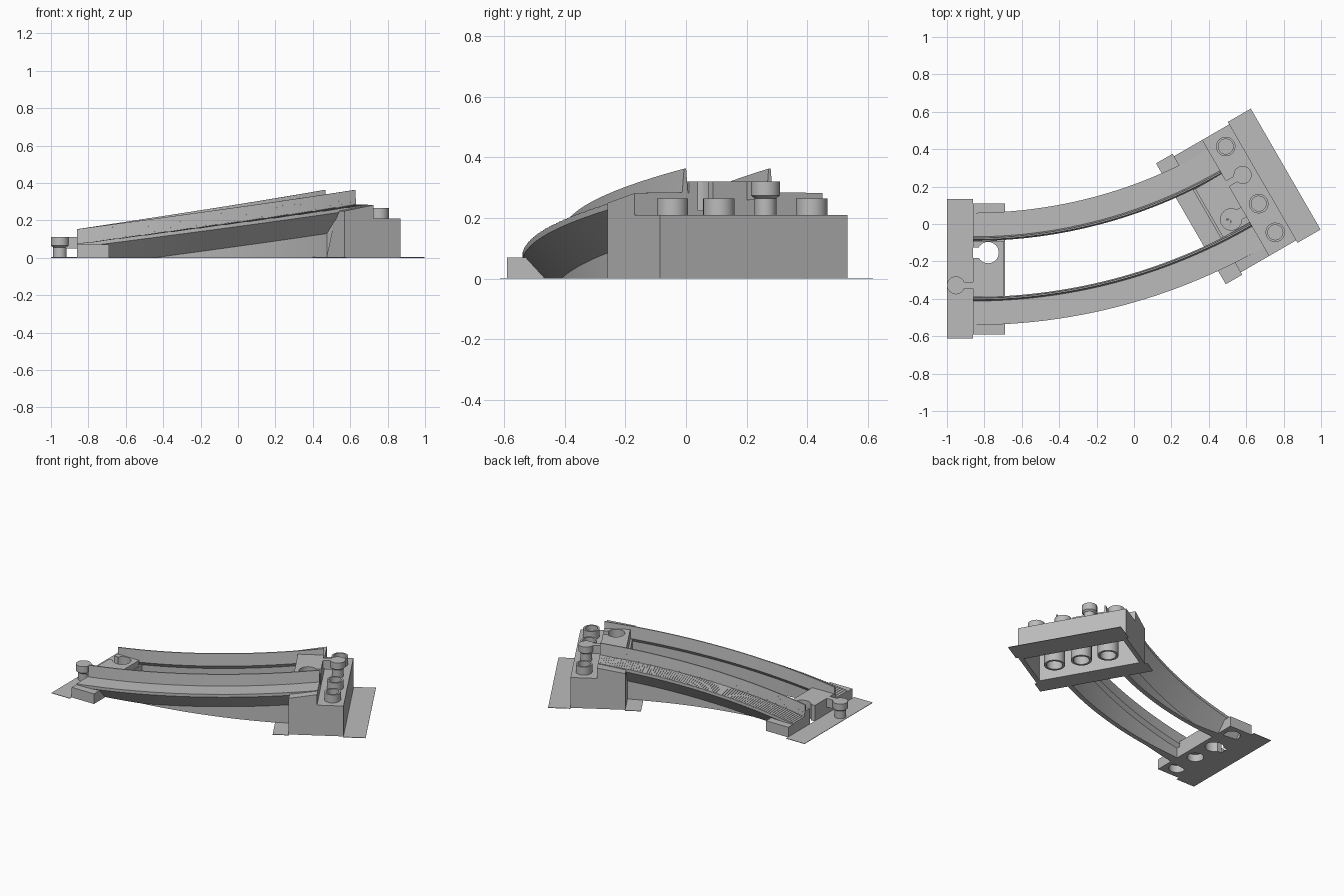
import bpy, bmesh, math
from mathutils import Matrix, Vector

if "Cube" in bpy.data.objects:
    bpy.data.objects.remove(bpy.data.objects["Cube"], do_unlink=True)

grey = bpy.data.materials.new("plain grey")
grey.use_nodes = True
grey.diffuse_color = (0.5, 0.5, 0.5, 1)
grey.node_tree.nodes["Principled BSDF"].inputs["Base Color"].default_value = (0.5, 0.5, 0.5, 1)

# Track centre line: an arc, with a local frame (u outward, v across) at each end
RADIUS, TURN = 2.81, math.radians(30)
START = Matrix.Translation((-0.86, -0.24, 0)) @ Matrix.Rotation(math.pi, 4, "Z")
END = Matrix.Translation((0.545, 0.14, 0)) @ Matrix.Rotation(TURN, 4, "Z")
PIVOT = Vector((-0.86, -0.24 + RADIUS, 0))


def finish(name, bm, frame=Matrix()):
    bmesh.ops.remove_doubles(bm, verts=bm.verts, dist=1e-5)
    bmesh.ops.recalc_face_normals(bm, faces=bm.faces)
    bm.transform(frame)
    mesh = bpy.data.meshes.new(name)
    bm.to_mesh(mesh)
    bm.free()
    mesh.materials.append(grey)
    ob = bpy.data.objects.new(name, mesh)
    bpy.context.collection.objects.link(ob)
    return ob


def select(ob):
    bpy.ops.object.select_all(action="DESELECT")
    ob.select_set(True)
    bpy.context.view_layer.objects.active = ob


def prism(name, profile, half, frame):
    """Extrude a (u, z) profile across v."""
    bm = bmesh.new()
    face = bm.faces.new([bm.verts.new((u, -half, z)) for u, z in profile])
    new = bmesh.ops.extrude_face_region(bm, geom=[face])["geom"]
    bmesh.ops.translate(bm, vec=(0, 2 * half, 0),
                        verts=[g for g in new if isinstance(g, bmesh.types.BMVert)])
    return finish(name, bm, frame)


def box(name, u, v, z, frame):
    shift = frame @ Matrix.Translation((0, sum(v) / 2, 0))
    profile = [(u[0], z[0]), (u[1], z[0]), (u[1], z[1]), (u[0], z[1])]
    return prism(name, profile, (v[1] - v[0]) / 2, shift)


def lathe(name, profile, u, v, frame, closed=False):
    """Spin an (r, z) profile about a vertical axis at (u, v)."""
    bm = bmesh.new()
    verts = [bm.verts.new((r, 0, z)) for r, z in profile]
    edges = [bm.edges.new(p) for p in zip(verts, verts[1:])]
    if closed:
        edges.append(bm.edges.new((verts[-1], verts[0])))
    bmesh.ops.spin(bm, geom=verts + edges, cent=(0, 0, 0), axis=(0, 0, 1),
                   angle=math.tau, steps=32)
    ob = finish(name, bm, frame @ Matrix.Translation((u, v, 0)))
    select(ob)
    bpy.ops.object.shade_smooth_by_angle(angle=math.radians(35))
    return ob


def cylinder(name, r, z0, z1, u, v, frame):
    return lathe(name, [(0, z0), (r, z0), (r, z1), (0, z1)], u, v, frame)


def cut(targets, cutters):
    for ob in targets:
        select(ob)
        for c in cutters:
            mod = ob.modifiers.new("cut", "BOOLEAN")
            mod.operation, mod.solver, mod.object = "DIFFERENCE", "EXACT", c
            bpy.ops.object.modifier_apply(modifier=mod.name)
    for c in cutters:
        bpy.data.objects.remove(c, do_unlink=True)


# Rails: finely stepped tread, upright inner guide, sloped underside, thin skirt
def rail(name, side, steps=90):
    bm = bmesh.new()
    rings = []

    def ring(t, step_t):
        h = 0.075 + 0.21 * t
        tread = 0.075 + 0.21 * step_t
        floor = 0 if t < 0.885 else 0.2
        low = max(h - 0.13, floor)
        d = 0.30 - 0.1 * (h - 0.02 - low) / 0.11
        section = [(0.30, tread), (0.172, tread), (0.165, h + 0.078), (0.157, h + 0.078),
                   (0.15, h - 0.005), (0.17, h - 0.03), (0.17, floor), (d, floor),
                   (d, low), (0.30, h - 0.02)]
        a = TURN * t
        out = Vector((math.sin(a), -math.cos(a), 0))
        rings.append([bm.verts.new(PIVOT + out * (RADIUS + side * o) + Vector((0, 0, z)))
                      for o, z in section])

    for i in range(steps):
        ring(i / steps, (i + 0.5) / steps)
        ring((i + 1) / steps, (i + 0.5) / steps)
    for a, b in zip(rings, rings[1:]):
        for k in range(len(a)):
            j = (k + 1) % len(a)
            bm.faces.new((a[k], a[j], b[j], b[k]))
    bm.faces.new(rings[0])
    bm.faces.new(rings[-1])
    return finish(name, bm)


rail("front_rail", 1)
rail("back_rail", -1)


# Connector: raised centre block with keyhole socket, plus a peg on a neck
def connector(label, frame, base, top, peg_base, floor, body):
    block = box(label + "_socket_block", (-0.165, 0), (-0.15, 0.15), (base, top), frame)
    hole = cylinder("hole_cutter", 0.057, floor, top + 0.1, -0.08, -0.087, frame)
    slot = box("slot_cutter", (-0.08, 0.02), (-0.115, -0.059), (floor, top + 0.1), frame)
    cut([block] + body, [hole, slot])
    box(label + "_peg_neck", (-0.01, 0.07), (0.07, 0.106), (top - 0.06, top), frame)
    lathe(label + "_peg", [(0, peg_base), (0.036, peg_base), (0.036, top - 0.055),
                           (0.048, top - 0.045), (0.048, top), (0, top)], 0.092, 0.088, frame)


STUDS = (-0.265, -0.088, 0.088, 0.265)

# Low end: base block with round sockets underneath
low_block = box("low_base_block", (-0.17, 0), (-0.35, 0.35), (0, 0.07), START)
cut([low_block], [cylinder("socket_cutter", 0.052, -0.1, 0.05, -0.087, v, START) for v in STUDS])
connector("low", START, 0.055, 0.11, 0, -0.1, [low_block])
box("low_ground_sheet", (0, 0.14), (-0.373, 0.373), (0, 0.003), START)

# High end: hollow stepped block
high_block = prism("high_block", [(-0.178, 0), (0.167, 0), (0.167, 0.21), (0, 0.21),
                                  (0, 0.282), (-0.178, 0.25)], 0.358, END)
cut([high_block], [box("cavity_cutter", (-0.15, 0.14), (-0.33, 0.33), (-0.1, 0.18), END)])
connector("high", END, 0.215, 0.32, 0.2, 0.225, [high_block])
box("outer_ground_sheet", (0.165, 0.307), (-0.373, 0.373), (0, 0.003), END)
box("inner_ground_sheet", (-0.278, -0.176), (-0.373, 0.373), (0, 0.003), END)

# Hollow studs on the step and tubes inside the block
for i, v in enumerate(STUDS):
    if i != 2:
        lathe("stud_%d" % (i + 1), [(0, 0.2), (0.052, 0.2), (0.052, 0.265), (0.04, 0.265),
                                    (0.04, 0.225), (0, 0.225)], 0.09, v, END)
for i in range(3):
    lathe("tube_%d" % (i + 1), [(0.05, 0.19), (0.05, 0), (0.065, 0), (0.065, 0.19)],
          0, (i - 1) * 0.177, END, closed=True)
